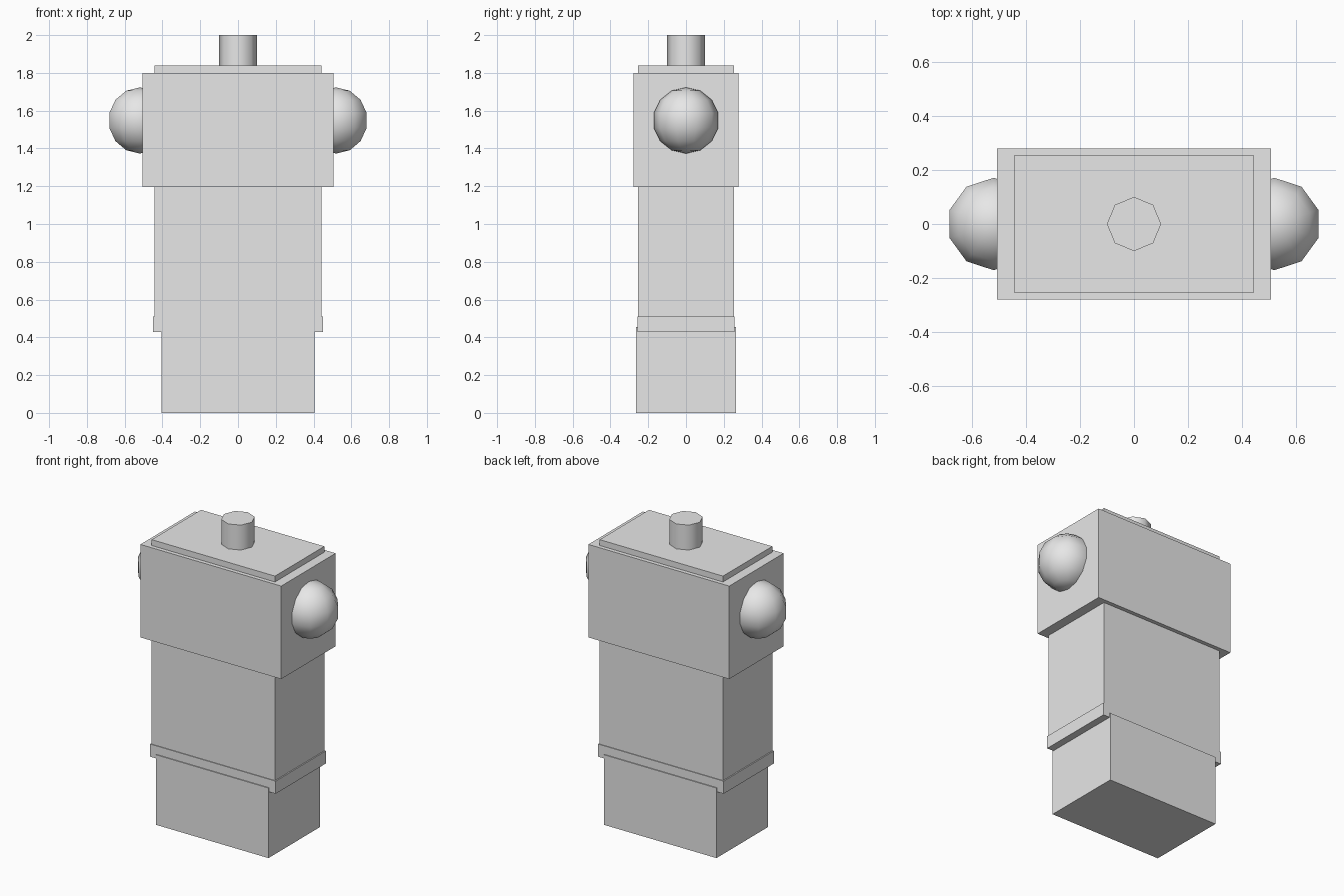
import bpy, math

if "Cube" in bpy.data.objects:
    bpy.data.objects.remove(bpy.data.objects["Cube"])

grey = bpy.data.materials.new("plain_grey")
grey.diffuse_color = (0.8, 0.8, 0.8, 1)
grey.use_nodes = True
grey.node_tree.nodes["Principled BSDF"].inputs["Base Color"].default_value = grey.diffuse_color


def finish(name, smooth=False):
    ob = bpy.context.object
    ob.name = name
    ob.data.materials.clear()
    ob.data.materials.append(grey)
    bpy.ops.object.transform_apply(location=False, rotation=True, scale=True)
    if smooth:
        bpy.ops.object.shade_smooth_by_angle(angle=math.radians(50))
    return ob


def box(name, hx, hy, z0, z1):
    bpy.ops.mesh.primitive_cube_add(size=2, location=(0, 0, (z0 + z1) / 2))
    bpy.context.object.scale = (hx, hy, (z1 - z0) / 2)
    return finish(name)


# Stacked body blocks
box("base_block", 0.404, 0.264, 0.0, 0.455)
box("belt", 0.451, 0.258, 0.428, 0.51)
box("torso", 0.443, 0.253, 0.43, 1.838)
box("chest", 0.506, 0.279, 1.196, 1.80)

# Neck post
bpy.ops.mesh.primitive_cylinder_add(vertices=8, radius=0.1, depth=0.22,
                                    location=(0, 0, 1.89))
finish("neck", smooth=True)

# Shoulder balls
for side, label in ((-1, "left"), (1, "right")):
    bpy.ops.mesh.primitive_uv_sphere_add(segments=10, ring_count=7, radius=0.175,
                                         location=(side * 0.519, 0, 1.548))
    finish("shoulder_" + label, smooth=True)
